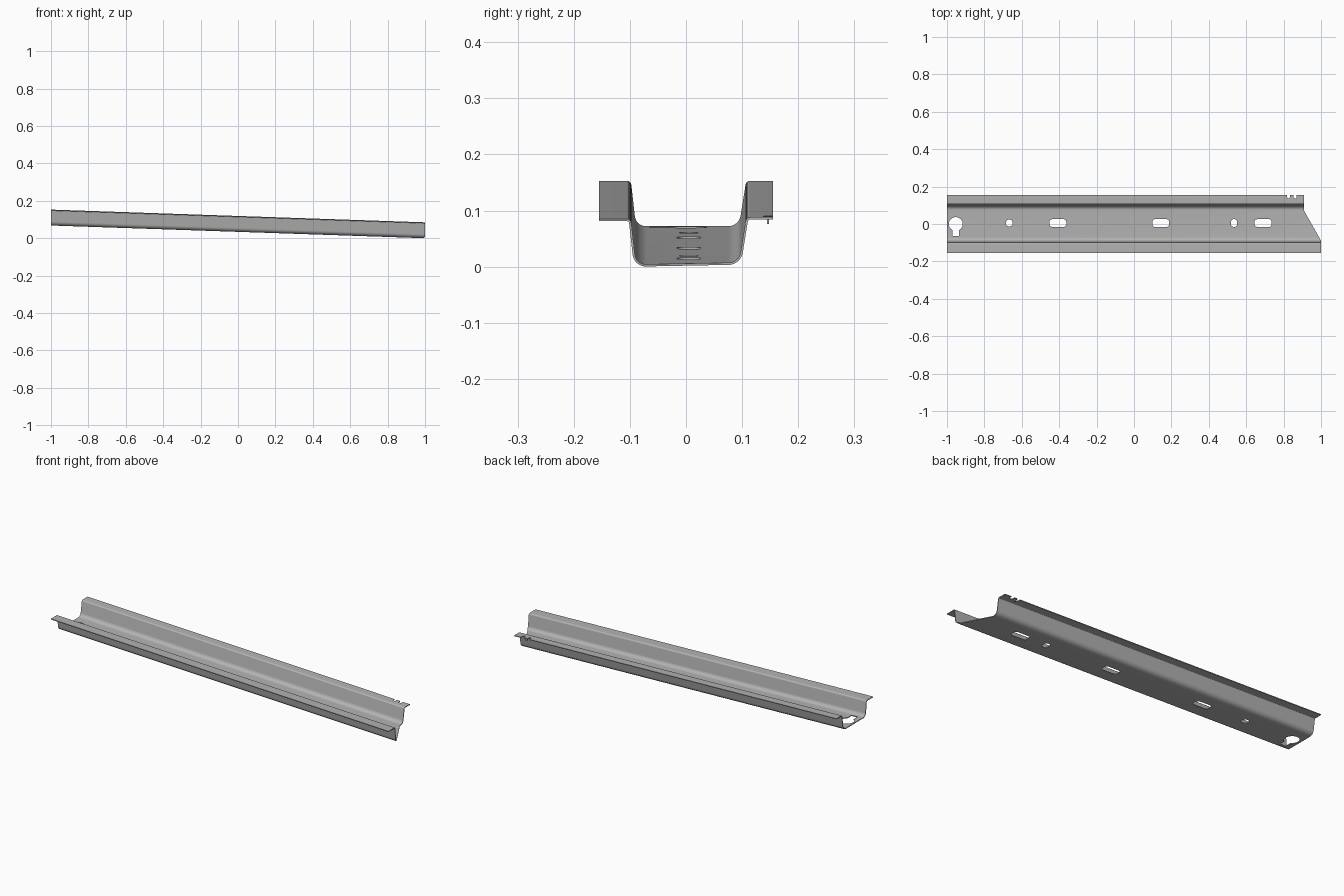
import bpy, bmesh, math
from mathutils import Vector

cube = bpy.data.objects.get("Cube")
if cube:
    bpy.data.objects.remove(cube)

THICK = 0.004
SLOPE = 0.034

steel = bpy.data.materials.new("steel grey")
steel.use_nodes = True
steel.diffuse_color = (0.45, 0.45, 0.45, 1)
steel.node_tree.nodes["Principled BSDF"].inputs["Base Color"].default_value = (0.45, 0.45, 0.45, 1)


def prism(name, outline, to_3d, depth):
    """Extrude a closed 2D outline along the given depth vector."""
    bm = bmesh.new()
    face = bm.faces.new([bm.verts.new(to_3d(p)) for p in outline])
    side = bmesh.ops.extrude_face_region(bm, geom=[face])["geom"]
    bmesh.ops.translate(bm, vec=depth, verts=[v for v in side if isinstance(v, bmesh.types.BMVert)])
    bmesh.ops.recalc_face_normals(bm, faces=bm.faces)
    mesh = bpy.data.meshes.new(name)
    bm.to_mesh(mesh)
    bm.free()
    mesh.materials.append(steel)
    obj = bpy.data.objects.new(name, mesh)
    bpy.context.collection.objects.link(obj)
    return obj


def fillet(points, radii, steps=7):
    """Round the inner corners of an open path."""
    path = [Vector(points[0])]
    for a, b, c, r in zip(points, points[1:], points[2:], radii):
        a, b, c = Vector(a), Vector(b), Vector(c)
        u, v = (a - b).normalized(), (c - b).normalized()
        half = u.angle(v) / 2
        centre = b + (u + v).normalized() * r / math.sin(half)
        start = b + u * r / math.tan(half) - centre
        end = b + v * r / math.tan(half) - centre
        for i in range(steps + 1):
            path.append(centre + start.lerp(end, i / steps).normalized() * r)
    return path + [Vector(points[-1])]


def thicken(path, t):
    """Turn an open path into a closed strip outline."""
    left, right = [], []
    for i, p in enumerate(path):
        d = (path[min(i + 1, len(path) - 1)] - path[max(i - 1, 0)]).normalized()
        n = Vector((-d.y, d.x)) * t / 2
        left.append(p + n)
        right.append(p - n)
    return left + right[::-1]


# Hat-shaped section swept along the rail
section = fillet([(-0.155, 0.083), (-0.1, 0.083), (-0.091, 0.002),
                  (0.096, 0.002), (0.109, 0.083), (0.155, 0.083)],
                 [0.006, 0.022, 0.024, 0.006])
rail = prism("channel_rail", thicken(section, THICK),
             lambda p: (-1, p[0], p[1]), (2, 0, 0))

cutters = []


def cut(name, outline, z=-0.05, height=0.2):
    obj = prism(name, outline, lambda p: (p[0], p[1], z), (0, 0, height))
    obj.hide_render = True
    cutters.append(obj)


def slot(x, y, width, height, radius, n=8):
    pts = []
    for k, (sx, sy) in enumerate([(1, 1), (-1, 1), (-1, -1), (1, -1)]):
        for i in range(n + 1):
            a = (k + i / n) * math.pi / 2
            pts.append((x + sx * (width / 2 - radius) + radius * math.cos(a),
                        y + sy * (height / 2 - radius) + radius * math.sin(a)))
    return pts


# Angled end, floor holes and keyhole
cut("end_trim", [(0.91, 0.3), (0.91, 0.07), (1.006, -0.1), (1.2, -0.1), (1.2, 0.3)])
for x, width in [(-0.407, 0.09), (0.143, 0.09), (0.535, 0.034), (0.69, 0.092)]:
    cut("slot_cutter", slot(x, 0.005, width, 0.042, 0.0165))
cut("round_hole_cutter", slot(-0.667, 0.005, 0.037, 0.037, 0.018))

key = []
gap = math.asin(0.018 / 0.037)
for i in range(33):
    a = -math.pi / 2 + gap + (2 * math.pi - 2 * gap) * i / 32
    key.append((-0.953 + 0.037 * math.cos(a), 0.037 * math.sin(a)))
cut("keyhole_cutter", key + [(-0.971, -0.065), (-0.935, -0.065)])

# Edge notches in the back flange
for x, w in [(0.826, 0.014), (0.861, 0.018)]:
    cut("notch_cutter", slot(x, 0.165, w, 0.056, w * 0.45))

for c in cutters:
    mod = rail.modifiers.new(c.name, "BOOLEAN")
    mod.operation = "DIFFERENCE"
    mod.solver = "EXACT"
    mod.object = c
bpy.context.view_layer.update()
result = bpy.data.meshes.new_from_object(rail.evaluated_get(bpy.context.evaluated_depsgraph_get()))
rail.modifiers.clear()
rail.data = result
for c in cutters:
    bpy.data.objects.remove(c)

# Small tab bent down beside the notches
tab = prism("locating_tab", slot(0.843, 0.146, 0.014, 0.004, 0.0015, 3),
            lambda p: (p[0], p[1], 0.071), (0, 0, 0.012))

# Slope the whole rail down toward its angled end
for obj in (rail, tab):
    for v in obj.data.vertices:
        v.co.z += SLOPE * (1 - v.co.x)
    obj.data.update()

bpy.ops.object.select_all(action="DESELECT")
for obj in (rail, tab):
    obj.select_set(True)
bpy.context.view_layer.objects.active = rail
bpy.ops.object.shade_smooth_by_angle(angle=math.radians(30))
